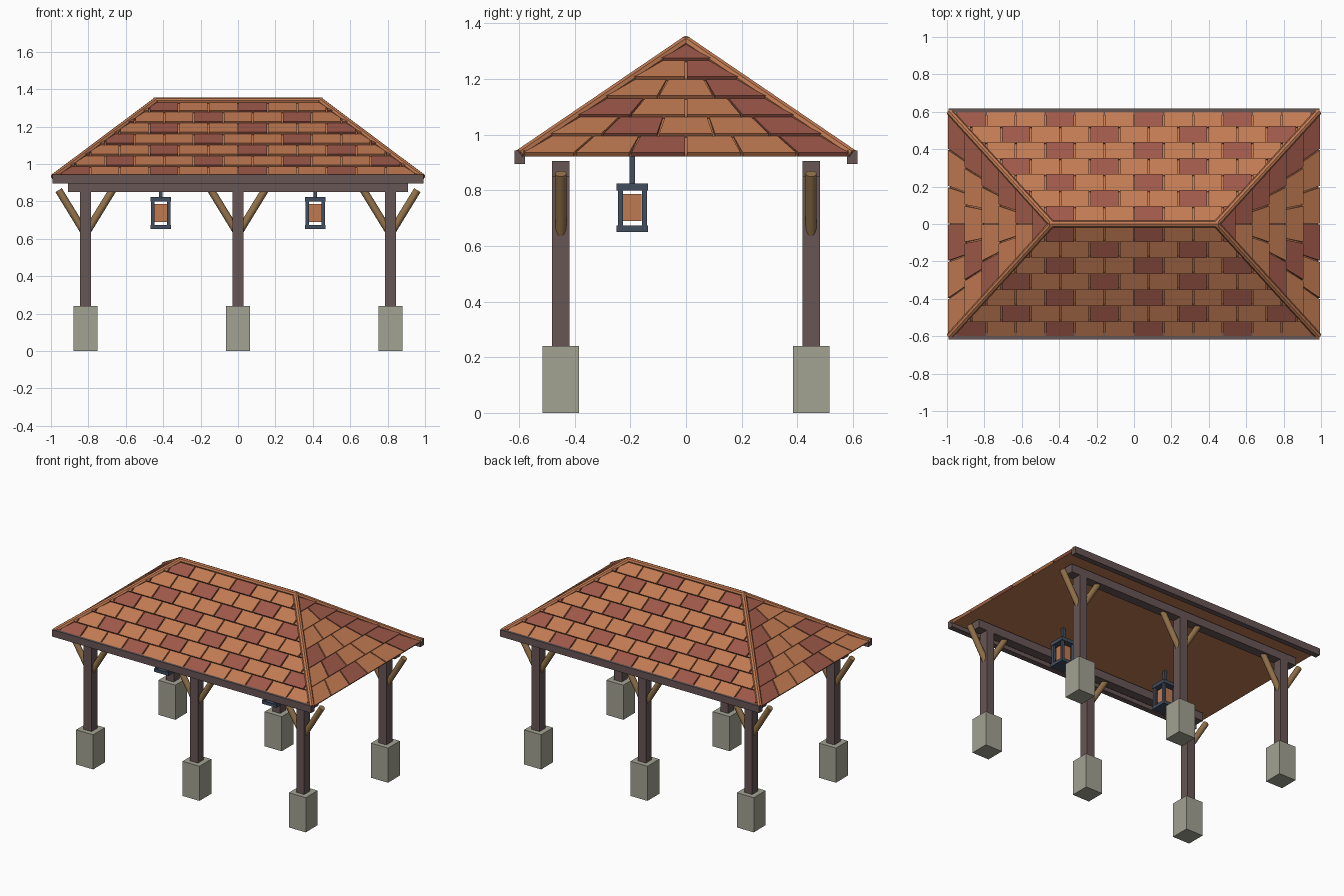
import bpy, bmesh
from mathutils import Vector

if "Cube" in bpy.data.objects:
    bpy.data.objects.remove(bpy.data.objects["Cube"])


def material(name, rgb):
    m = bpy.data.materials.new(name)
    m.diffuse_color = (*rgb, 1)
    m.use_nodes = True
    m.node_tree.nodes["Principled BSDF"].inputs["Base Color"].default_value = m.diffuse_color
    return m


TERRACOTTA = material("terracotta", (0.53, 0.195, 0.085))
RED_CLAY = material("red clay", (0.34, 0.098, 0.066))
STONE = material("stone", (0.36, 0.36, 0.29))
DARK_WOOD = material("dark wood", (0.138, 0.092, 0.092))
OAK = material("oak", (0.30, 0.175, 0.07))
IRON = material("slate iron", (0.055, 0.075, 0.11))


def finish(name, bm, *mats):
    bmesh.ops.recalc_face_normals(bm, faces=bm.faces)
    me = bpy.data.meshes.new(name)
    bm.to_mesh(me)
    bm.free()
    for m in mats:
        me.materials.append(m)
    ob = bpy.data.objects.new(name, me)
    bpy.context.collection.objects.link(ob)
    return ob


def box(bm, center, size, mat=0):
    r = bmesh.ops.create_cube(bm, size=1)
    for v in r["verts"]:
        v.co = Vector(center) + Vector([a * b for a, b in zip(v.co, size)])
        for f in v.link_faces:
            f.material_index = mat


def box_object(name, center, size, mat):
    bm = bmesh.new()
    box(bm, center, size)
    return finish(name, bm, mat)


def rod(name, a, b, radius, sides, mat):
    a, b = Vector(a), Vector(b)
    bm = bmesh.new()
    bmesh.ops.create_cone(bm, cap_ends=True, segments=sides, radius1=radius,
                          radius2=radius, depth=(b - a).length)
    q = (b - a).to_track_quat('Z', 'Y')
    for v in bm.verts:
        v.co = q @ v.co + (a + b) / 2
    return finish(name, bm, mat)


# Posts on stone footings, with round braces along each row
for y in (-0.45, 0.45):
    for x in (-0.815, 0, 0.815):
        box_object("footing", (x, y, 0.12), (0.13, 0.13, 0.24), STONE)
        box_object("post", (x, y, 0.55), (0.06, 0.064, 0.64), DARK_WOOD)
        for s in (-1, 1):
            brace = rod("brace", (x + s * 0.008, y, 0.638),
                        (x + s * 0.144, y, 0.86), 0.02, 12, OAK)
            for p in brace.data.polygons:
                p.use_smooth = len(p.vertices) == 4
    # Long beam and eave board
    s = 1 if y > 0 else -1
    box_object("beam", (0, y, 0.878), (1.82, 0.064, 0.056), DARK_WOOD)
    box_object("eave_board", (0, s * 0.598, 0.919), (1.984, 0.038, 0.048), DARK_WOOD)

# Roof core: closed hip shape
L, W, R, Z0, H = 0.985, 0.6, 0.44, 0.922, 0.408
bm = bmesh.new()
c = [bm.verts.new((sx * L, sy * W, Z0)) for sx, sy in ((-1, -1), (1, -1), (1, 1), (-1, 1))]
r = [bm.verts.new((s * R, 0, Z0 + H)) for s in (-1, 1)]
for f in ((c[3], c[2], c[1], c[0]), (c[0], c[1], r[1], r[0]), (c[2], c[3], r[0], r[1]),
          (c[1], c[2], r[1]), (c[3], c[0], r[0])):
    bm.faces.new(f)
finish("roof_core", bm, TERRACOTTA)


def clip(poly, inside):
    """Keep the part of a polygon where inside(p) >= 0."""
    out = []
    for p, q in zip(poly, poly[1:] + poly[:1]):
        dp, dq = inside(p), inside(q)
        if dp >= 0:
            out.append(p)
        if dp * dq < 0:
            k = dp / (dp - dq)
            out.append((p[0] + (q[0] - p[0]) * k, p[1] + (q[1] - p[1]) * k))
    return out


def add_tile(bm, poly, t0, t1, place, normal, dark):
    """Wedge tile: thick lower edge, thin upper edge."""
    if len(poly) < 3:
        return
    low = [bm.verts.new(place(u, t)) for u, t in poly]
    top = [bm.verts.new(place(u, t) + normal * (0.018 - 0.012 * (t - t0) / (t1 - t0)))
           for u, t in poly]
    n = len(poly)
    faces = [bm.faces.new(top), bm.faces.new(low[::-1])]
    for i in range(n):
        j = (i + 1) % n
        faces.append(bm.faces.new((low[i], low[j], top[j], top[i])))
    for f in faces:
        f.material_index = int(dark)


GAP = 0.004
TILE = 0.158
for s in (-1, 1):
    # Long slopes: staggered courses cut at the hips
    bm = bmesh.new()
    place = lambda u, t: Vector((u, s * W * (1 - t), Z0 + H * t))
    normal = Vector((0, s * H, W)).normalized()
    for row in range(7):
        t0, t1 = row / 7, (row + 1) / 7
        for i in range(-7, 8):
            a = (i - 0.5 * (row % 2)) * TILE
            b = a + TILE - GAP
            a += GAP
            quad = [(a, t0), (b, t0), (b, t1), (a, t1)]
            for side in (-1, 1):
                quad = clip(quad, lambda p: L - (L - R) * p[1] - side * p[0])
            add_tile(bm, quad, t0, t1, place, normal, (i + row % 2) % 3 == 0)
    finish("long_slope_tiles", bm, TERRACOTTA, RED_CLAY)

    # End slopes: tiles fan towards the ridge, one fewer per course
    bm = bmesh.new()
    place = lambda u, t: Vector((s * (L - (L - R) * t), u, Z0 + H * t))
    normal = Vector((s * H, 0, L - R)).normalized()
    for row in range(6):
        t0, t1, n = row / 6, (row + 1) / 6, 6 - row
        w0, w1 = W * (1 - t0), W * (1 - t1)
        for j in range(n):
            f0, f1 = 2 * j / n - 1, 2 * (j + 1) / n - 1
            quad = [(f0 * w0 + GAP, t0), (f1 * w0 - GAP, t0)]
            if w1 > 0.01:
                quad += [(f1 * w1 - GAP, t1), (f0 * w1 + GAP, t1)]
            else:
                quad += [(0, t1)]
            add_tile(bm, quad, t0, t1, place, normal, (j + row) % 3 == 2)
    finish("end_slope_tiles", bm, TERRACOTTA, RED_CLAY)

    # Hip caps
    for sy in (-1, 1):
        rod("hip_cap", (s * 0.986, sy * 0.6, Z0 + 0.008), (s * R, 0, Z0 + H + 0.008),
            0.018, 8, TERRACOTTA)

rod("ridge_cap", (-R - 0.012, 0, 1.338), (R + 0.012, 0, 1.338), 0.018, 8, TERRACOTTA)

# Hanging lanterns
for x in (-0.413, 0.413):
    y = -0.193
    bm = bmesh.new()
    box(bm, (x, y, 0.812), (0.112, 0.112, 0.024))
    box(bm, (x, y, 0.662), (0.112, 0.112, 0.022))
    box(bm, (x, y, 0.875), (0.02, 0.02, 0.11))
    for sx in (-1, 1):
        for sy in (-1, 1):
            box(bm, (x + sx * 0.043, y + sy * 0.043, 0.737), (0.018, 0.018, 0.14))
    finish("lantern_frame", bm, IRON)
    box_object("lantern_glass", (x, y, 0.738), (0.066, 0.066, 0.096), TERRACOTTA)
